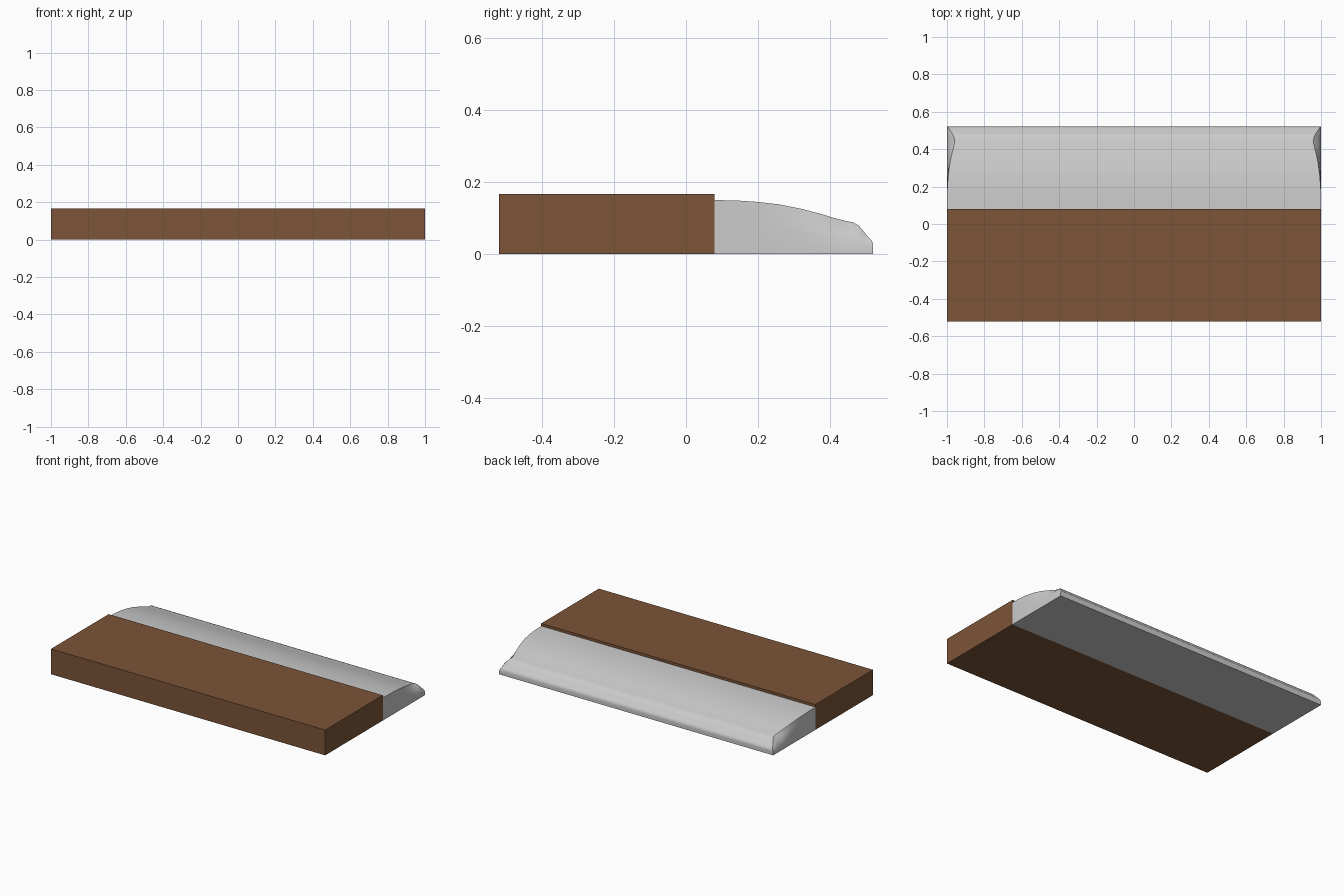
import bpy
import bmesh

if "Cube" in bpy.data.objects:
    bpy.data.objects.remove(bpy.data.objects["Cube"])


def add_object(name, bm):
    bmesh.ops.recalc_face_normals(bm, faces=bm.faces[:])
    mesh = bpy.data.meshes.new(name)
    bm.to_mesh(mesh)
    bm.free()
    obj = bpy.data.objects.new(name, mesh)
    bpy.context.collection.objects.link(obj)
    return obj


# Brown rectangular slab
bm = bmesh.new()
bmesh.ops.create_cube(bm, size=1)
for v in bm.verts:
    v.co = (v.co.x * 2, v.co.y * 0.6 - 0.22, (v.co.z + 0.5) * 0.167)
slab = add_object("slab", bm)
brown = bpy.data.materials.new("brown")
brown.diffuse_color = (0.2, 0.09, 0.04, 1)
brown.use_nodes = True
brown.node_tree.nodes["Principled BSDF"].inputs["Base Color"].default_value = brown.diffuse_color
slab.data.materials.append(brown)

# Grey rounded edge: stations of y, top height, top half width
stations = [
    (0.08, 0.150, 1.0), (0.14, 0.149, 1.0), (0.20, 0.145, 0.998),
    (0.26, 0.138, 0.993), (0.32, 0.126, 0.985), (0.37, 0.113, 0.975),
    (0.41, 0.101, 0.965), (0.44, 0.093, 0.958), (0.465, 0.088, 0.962),
    (0.48, 0.080, 0.970), (0.492, 0.066, 0.978), (0.505, 0.050, 0.986),
    (0.515, 0.040, 0.993), (0.52, 0.030, 0.997),
]
bm = bmesh.new()
rings = []
for y, h, w in stations:
    side = [(1.0, 0.0), (1.0, h * 0.45), (1 - (1 - w) * 0.4, h * 0.75), (w, h)]
    section = side + [(-x, z) for x, z in reversed(side)]
    rings.append([bm.verts.new((x, y, z)) for x, z in section])
for a, b in zip(rings, rings[1:]):
    for i in range(len(a)):
        j = (i + 1) % len(a)
        bm.faces.new((a[i], a[j], b[j], b[i]))
bm.faces.new(rings[0])
bm.faces.new(rings[-1])
edge = add_object("rounded_edge", bm)
bpy.context.view_layer.objects.active = edge
edge.select_set(True)
bpy.ops.object.shade_smooth_by_angle(angle=0.6)
